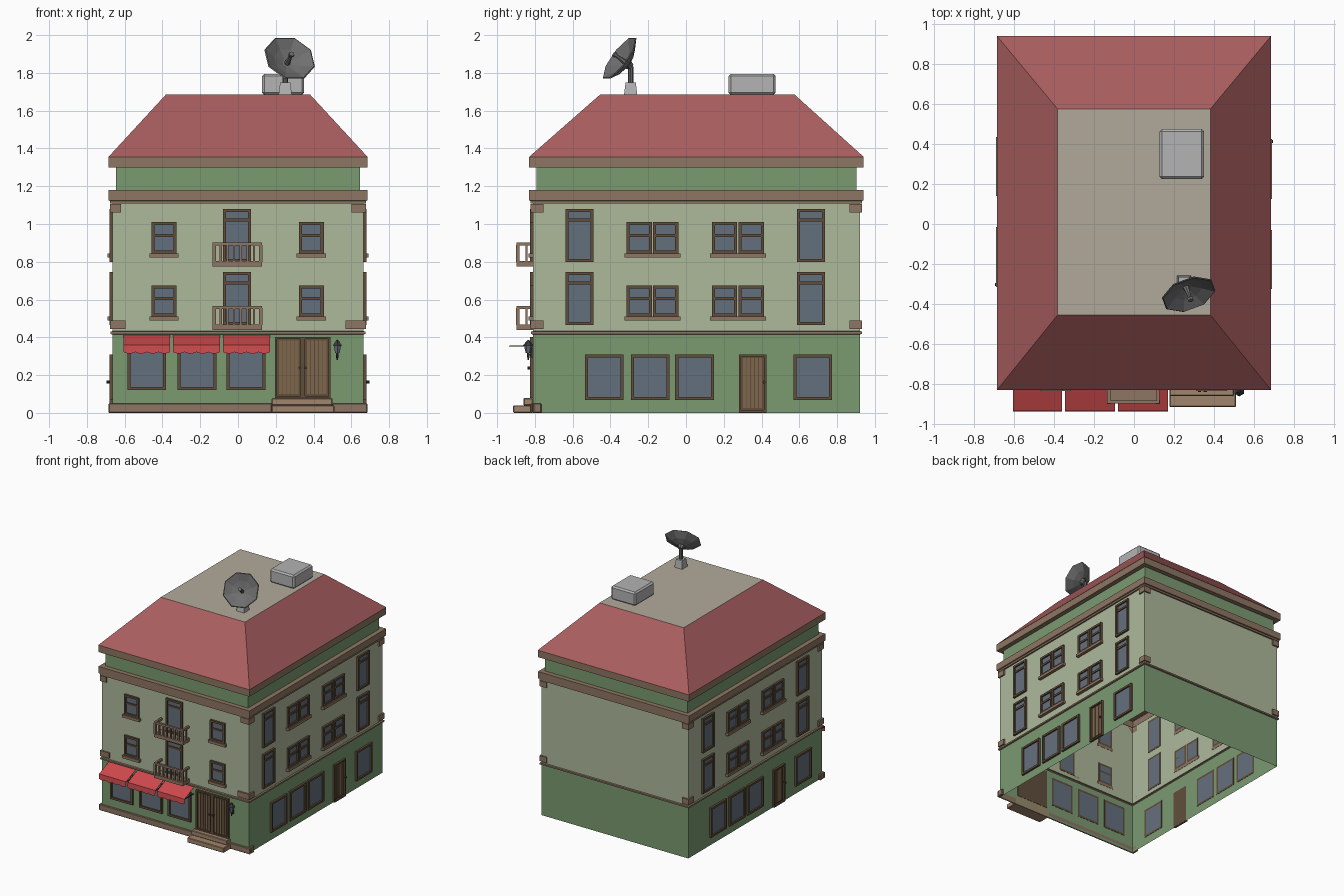
import bpy, bmesh, math
from mathutils import Matrix, Vector

if "Cube" in bpy.data.objects:
    bpy.data.objects.remove(bpy.data.objects["Cube"])

def mat(name, r, g, b):
    m = bpy.data.materials.new(name)
    m.diffuse_color = [(c / 255) ** 2.2 for c in (r, g, b)] + [1]
    m.use_nodes = True
    m.node_tree.nodes["Principled BSDF"].inputs["Base Color"].default_value = m.diffuse_color
    return m

GREEN = mat("green", 122, 153, 112)
PALE = mat("pale_green", 172, 184, 154)
BROWN = mat("trim_brown", 140, 117, 98)
FRAME = mat("frame_brown", 97, 79, 62)
WOOD = mat("door_wood", 125, 103, 78)
STONE = mat("step_stone", 160, 132, 108)
ROOF = mat("roof_red", 168, 94, 95)
TOP = mat("roof_top", 176, 168, 154)
RED = mat("awning_red", 205, 75, 78)
GLASS = mat("glass", 100, 111, 124)
GREY = mat("box_grey", 178, 178, 178)
DARK = mat("dish_grey", 110, 110, 110)
IRON = mat("iron", 62, 64, 62)

HX, Y0, Y1 = 0.665, -0.81, 0.92
# Wall frames: local x runs along the wall, local -y points out of it
FRONT = Matrix.Translation((0, Y0, 0))
RIGHT = Matrix.Translation((HX, 0, 0)) @ Matrix.Rotation(math.pi / 2, 4, 'Z')
LEFT = Matrix.Translation((-HX, Y0 + Y1, 0)) @ Matrix.Rotation(-math.pi / 2, 4, 'Z')
WORLD = Matrix()


class Part:
    def __init__(self, name, M=WORLD):
        self.name, self.M, self.bm, self.mats = name, M, bmesh.new(), []

    def paint(self, faces, m):
        if m not in self.mats:
            self.mats.append(m)
        for f in faces:
            f.material_index = self.mats.index(m)

    def box(self, x0, x1, y0, y1, z0, z1, m):
        T = Matrix.Translation(((x0 + x1) / 2, (y0 + y1) / 2, (z0 + z1) / 2)) \
            @ Matrix.Diagonal((abs(x1 - x0), abs(y1 - y0), abs(z1 - z0), 1))
        vs = bmesh.ops.create_cube(self.bm, size=1, matrix=T)['verts']
        self.paint({f for v in vs for f in v.link_faces}, m)

    def cone(self, a, b, r0, r1, n, m, turn=0.0):
        a, b = Vector(a), Vector(b)
        T = Matrix.Translation((a + b) / 2) @ (b - a).to_track_quat('Z', 'Y').to_matrix().to_4x4() \
            @ Matrix.Rotation(turn, 4, 'Z')
        vs = bmesh.ops.create_cone(self.bm, cap_ends=True, segments=n, radius1=r0, radius2=r1,
                                   depth=(b - a).length, matrix=T)['verts']
        self.paint({f for v in vs for f in v.link_faces}, m)

    def loft(self, rings, m, cap=None):
        rs = [[self.bm.verts.new(p) for p in r] for r in rings]
        n = len(rs[0])
        self.paint([self.bm.faces.new((lo[i], lo[(i + 1) % n], hi[(i + 1) % n], hi[i]))
                    for lo, hi in zip(rs, rs[1:]) for i in range(n)], m)
        if cap:
            self.paint([self.bm.faces.new(rs[-1])], cap)

    def done(self, bevel=0):
        me = bpy.data.meshes.new(self.name)
        self.bm.transform(self.M)
        self.bm.to_mesh(me)
        self.bm.free()
        for m in self.mats:
            me.materials.append(m)
        ob = bpy.data.objects.new(self.name, me)
        bpy.context.collection.objects.link(ob)
        if bevel:
            b = ob.modifiers.new("bevel", 'BEVEL')
            b.width, b.segments = bevel, 1


def rect(d, z):
    return [(-HX - d, Y0 - d, z), (HX + d, Y0 - d, z), (HX + d, Y1 + d, z), (-HX - d, Y1 + d, z)]

# Hollow building shell, stacked level by level (offset from wall, height)
for name, m, prof in [
    ("ground_wall", GREEN, [(0, 0), (0, .415)]),
    ("string_course", BROWN, [(0, .415), (.011, .418), (.011, .43), (0, .433)]),
    ("upper_wall", PALE, [(0, .433), (0, 1.11)]),
    ("lower_cornice", BROWN, [(0, 1.108), (.012, 1.108), (.012, 1.122), (.02, 1.125), (.02, 1.18), (-.018, 1.18)]),
    ("attic_wall", GREEN, [(-.018, 1.18), (-.018, 1.30)]),
    ("upper_cornice", BROWN, [(-.018, 1.298), (.02, 1.298), (.02, 1.355)]),
]:
    p = Part(name)
    p.loft([rect(d, z) for d, z in prof], m)
    p.done()
p = Part("roof")
p.loft([rect(.021, 1.355), [(-.382, -.455, 1.685), (.382, -.455, 1.685), (.382, .575, 1.685), (-.382, .575, 1.685)]],
       ROOF, TOP)
p.done()

# Plinth and corner blocks, wrapping the corners
p = Part("front_plinth")
p.box(-.685, .18, -.825, Y0, 0, .05, BROWN)
p.box(.50, .685, -.825, Y0, 0, .05, BROWN)
for s in (-1, 1):
    p.box(s * HX, s * .685, Y0, -.765, 0, .05, BROWN)
p.done(.004)
p = Part("corner_blocks")
for z, lens in ((.445, (.07, .095)), (1.06, (.045, .065))):
    for s, w in zip((-1, 1), lens):
        for y, t in ((Y0, -1), (Y1, 1)):
            wf = w if t < 0 else .05
            p.box(s * (HX - wf), s * (HX + .012), y, y + t * .012, z, z + .045, BROWN)
            p.box(s * HX, s * (HX + .012), y, y - t * .055, z, z + .045, BROWN)
p.done()


def frame(p, u0, u1, z0, z1, inner, w=.016, d=.016):
    p.box(u0 + w, u1 - w, -.004, .002, z0 + w, z1 - w, inner)
    for a, b in ((u0, u0 + w), (u1 - w, u1)):
        p.box(a, b, -d, .002, z0, z1, FRAME)
    for a, b in ((z0, z0 + w), (z1 - w, z1)):
        p.box(u0 + w, u1 - w, -d, .002, a, b, FRAME)

def window(name, M, u0, u1, z0, z1, bar=None, sill=False):
    p = Part(name, M)
    frame(p, u0, u1, z0, z1, GLASS)
    if bar:
        p.box(u0 + .016, u1 - .016, -.012, .002, bar - .008, bar + .008, FRAME)
    if sill:
        p.box(u0 - .011, u1 + .011, -.025, .002, z0 - .022, z0, BROWN)
    p.done()

def door(name, M, u0, u1, z0, z1, planks, knob):
    p = Part(name, M)
    frame(p, u0, u1, z0, z1, FRAME, .012)
    step = (u1 - u0 - .04) / planks
    for i in range(planks):
        u = u0 + .02 + i * step
        p.box(u + .002, u + step - .002, -.011, 0, z0 + .022, z1 - .02, WOOD)
    p.cone((knob, -.01, z0 + .16), (knob, -.03, z0 + .16), .008, .008, 8, IRON)
    p.done()

# Upper windows on front and both sides
for dz in (0, -.335):
    for c in (-.391, .388):
        window("front_window", FRONT, c - .066, c + .066, .845 + dz, 1.01 + dz, .94 + dz, True)
    window("balcony_door", FRONT, -.08, .07, .80 + dz, 1.08 + dz, 1.022 + dz)
    # Balcony with balusters
    p = Part("balcony", FRONT)
    p.box(-.134, .128, -.088, 0, .775 + dz, .803 + dz, BROWN)
    p.box(-.134, .128, -.088, -.072, .885 + dz, .901 + dz, BROWN)
    for s in (-.126, .12):
        p.box(s - .008, s + .008, -.072, 0, .885 + dz, .901 + dz, BROWN)
        p.box(s - .009, s + .009, -.089, -.071, .80 + dz, .89 + dz, BROWN)
        p.box(s - .006, s + .006, -.04, -.028, .80 + dz, .89 + dz, BROWN)
    for i in range(1, 7):
        u = -.126 + i * .246 / 7
        p.box(u - .006, u + .006, -.086, -.074, .80 + dz, .89 + dz, BROWN)
    p.done()
    for M in (RIGHT, LEFT):
        for u in (-.637, .587):
            window("tall_side_window", M, u, u + .148, .80 + dz, 1.08 + dz, 1.022 + dz)
        for u in (-.315, -.175, .137, .279):
            window("side_window", M, u, u + .134, .845 + dz, 1.01 + dz, .94 + dz, True)

# Ground floor windows and doors
for u in (-.585, -.32, -.06):
    window("shop_window", FRONT, u, u + .205, .12, .365)
for M in (RIGHT, LEFT):
    for u in (-.535, -.292, -.057, .568):
        window("side_shop_window", M, u, u + .205, .068, .31)
    door("side_door", M, .28, .425, .003, .31, 5, .413)
door("main_door_left", FRONT, .195, .342, .078, .402, 5, .328)
door("main_door_right", FRONT, .342, .49, .078, .402, 5, .356)
p = Part("entrance_steps", FRONT)
p.box(.178, .51, -.105, 0, 0, .04, STONE)
p.box(.178, .50, -.05, 0, .04, .078, STONE)
p.done(.004)

# Awnings with scalloped valances
for u0, u1 in ((-.605, -.36), (-.345, -.095), (-.08, .17)):
    p = Part("awning", FRONT)
    n = 24
    rows = []
    for i in range(n + 1):
        u, wave = u0 + (u1 - u0) * i / n, abs(math.sin(math.pi * 4 * i / n))
        rows.append([p.bm.verts.new(q) for q in
                     ((u, 0, .412), (u, -.125, .36), (u, -.128, .322 - .008 * wave))])
    for a, b in zip(rows, rows[1:]):
        p.paint([p.bm.faces.new((a[j], a[j + 1], b[j + 1], b[j])) for j in (0, 1)], RED)
    for u in (u0 + .006, u1 - .006):
        p.box(u - .003, u + .003, -.124, 0, .352, .358, IRON)
    p.done()

# Wall lamp
p = Part("wall_lamp", FRONT)
p.box(.52, .532, -.008, 0, .29, .34, IRON)
p.box(.523, .529, -.025, 0, .305, .312, IRON)
p.cone((.526, -.025, .28), (.526, -.025, .318), .004, .008, 6, IRON)
p.cone((.526, -.025, .318), (.526, -.025, .358), .014, .023, 6, GLASS)
p.cone((.526, -.025, .358), (.526, -.025, .386), .027, .004, 6, IRON)
p.done()

# Rooftop unit
p = Part("rooftop_unit")
p.box(.128, .35, .225, .475, 1.683, 1.795, GREY)
p.done(.012)

# Satellite dish: pedestal, pole, octagonal bowl and feed
p = Part("dish_stand")
p.cone((.25, -.293, 1.683), (.25, -.293, 1.75), .05, .038, 4, GREY, math.pi / 4)
p.cone((.25, -.293, 1.75), (.25, -.293, 1.835), .014, .014, 8, DARK)
p.done()
axis = Vector((.28, -.76, .56)).normalized()
rim = Vector((.272, -.348, 1.875))
p = Part("dish_bowl", Matrix.Translation(rim) @ axis.to_track_quat('Z', 'Y').to_matrix().to_4x4())
def ring(r, z):
    return [(r * math.cos(math.tau * (i + .5) / 8), r * math.sin(math.tau * (i + .5) / 8), z) for i in range(8)]
p.loft([ring(.03, -.052), ring(.085, -.032), ring(.142, .004), ring(.136, .008), ring(.08, -.022), ring(.026, -.042)],
       DARK, DARK)
p.cone((0, 0, -.075), (0, 0, -.045), .018, .03, 8, DARK)
p.cone((0, 0, -.042), (0, 0, .03), .016, .008, 6, DARK)
p.cone((0, 0, .03), (0, 0, .045), .015, .015, 6, DARK)
p.done()
